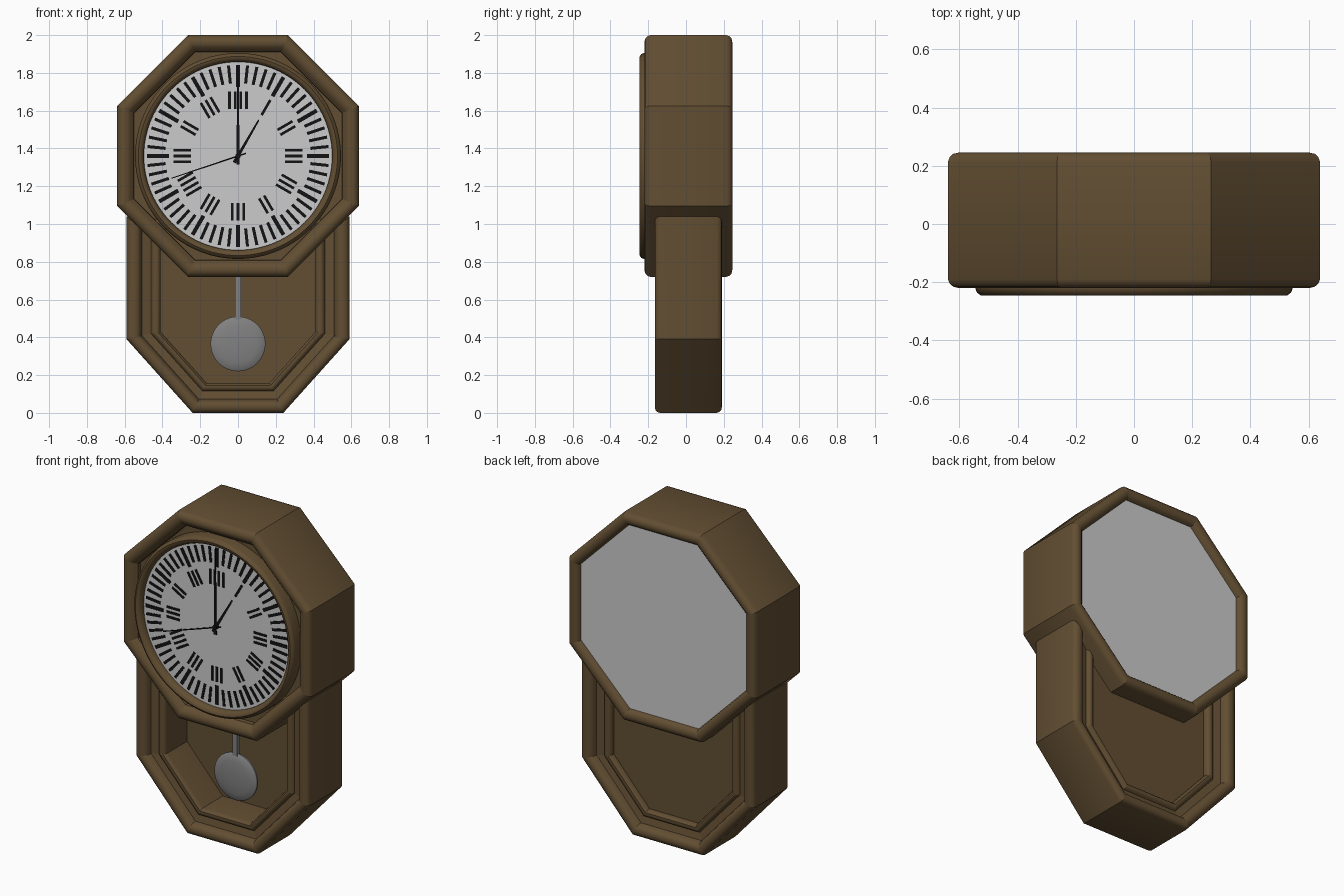
import bpy, bmesh, math
from mathutils import Matrix, Vector

if "Cube" in bpy.data.objects:
    bpy.data.objects.remove(bpy.data.objects["Cube"])


def material(name, rgb):
    m = bpy.data.materials.new(name)
    m.diffuse_color = (*rgb, 1)
    m.use_nodes = True
    m.node_tree.nodes["Principled BSDF"].inputs["Base Color"].default_value = m.diffuse_color
    return m


WOOD = material("wood", (0.122, 0.076, 0.032))
BLACK = material("black", (0.006, 0.006, 0.006))
STEEL = material("steel", (0.22, 0.22, 0.22))
DIAL_Z = 1.36


def finish(bm, name, mat=None, angle=40):
    bmesh.ops.recalc_face_normals(bm, faces=bm.faces)
    me = bpy.data.meshes.new(name)
    bm.to_mesh(me)
    bm.free()
    ob = bpy.data.objects.new(name, me)
    bpy.context.collection.objects.link(ob)
    if mat:
        me.materials.append(mat)
    bpy.ops.object.select_all(action='DESELECT')
    ob.select_set(True)
    bpy.context.view_layer.objects.active = ob
    bpy.ops.object.shade_smooth_by_angle(angle=math.radians(angle))
    return ob


def sweep(name, outline, centre_z, profile, mat=None, loop=False):
    """Scale an x/z outline through (scale, y) steps; cap the ends or close the loop."""
    bm = bmesh.new()
    rings = [[bm.verts.new((x * s, y, centre_z + z * s)) for x, z in outline]
             for s, y in profile]
    n = len(outline)
    pairs = list(zip(rings, rings[1:]))
    if loop:
        pairs.append((rings[-1], rings[0]))
    else:
        bm.faces.new(rings[0])
        bm.faces.new(rings[-1])
    for a, b in pairs:
        for i in range(n):
            j = (i + 1) % n
            bm.faces.new((a[i], a[j], b[j], b[i]))
        if n <= 8:  # mitred corners stay crisp
            for p, q in zip(a, b):
                bm.edges.get((p, q)).smooth = False
    return finish(bm, name, mat)


def ngon(n, phase=0.0, r=1.0):
    return [(r * math.cos(phase + i * math.tau / n), r * math.sin(phase + i * math.tau / n))
            for i in range(n)]


def inset(points, width):
    return [(1 - t / width, y) for t, y in points]


# octagonal head with moulded front and back rims
front = [(0.09, -0.16), (0.088, -0.185), (0.078, -0.195), (0.066, -0.209), (0.052, -0.217),
         (0.036, -0.22), (0.02, -0.216), (0.007, -0.206), (0, -0.19)]
back = [(0, 0.212), (0.006, 0.229), (0.018, 0.241), (0.036, 0.245), (0.055, 0.24),
        (0.068, 0.229), (0.076, 0.2)]
sweep("head_case", ngon(8, math.pi / 8, 0.64 / math.cos(math.pi / 8)), DIAL_Z,
      inset(front + back, 0.64), WOOD)

# grey back panel of the head
sweep("head_back_panel", ngon(8, math.pi / 8, 0.568 / math.cos(math.pi / 8)), DIAL_Z,
      [(1, 0.19), (1, 0.21)])

# lower pendulum case: two rounded mouldings, open front cavity, thin back board
half = [(0.59, 0.52), (0.59, -0.13), (0.24, -0.52)]
outline = half + [(-x, z) for x, z in reversed(half)]
step = [(0.18, -0.1), (0.176, -0.115), (0.166, -0.125), (0.15, -0.127), (0.138, -0.122),
        (0.13, -0.108), (0.082, -0.118), (0.076, -0.138), (0.067, -0.153), (0.054, -0.162),
        (0.036, -0.165), (0.018, -0.162), (0.006, -0.153), (0, -0.138)]
rear = [(t, 0.025 - y) for t, y in reversed(step)]
sweep("pendulum_case", outline, 0.52,
      inset([(0.18, 0.09)] + step + rear + [(0.18, 0.115)], 0.59), WOOD)

# round bezel and dial
circle = ngon(96)
sweep("bezel", circle, DIAL_Z,
      [(0.545, -0.15), (0.545, -0.222), (0.54, -0.236), (0.527, -0.245), (0.515, -0.243),
       (0.504, -0.233), (0.498, -0.218), (0.498, -0.15)], WOOD, loop=True)
sweep("dial", circle, DIAL_Z, [(0.503, -0.155), (0.503, -0.205)])


def bar(bm, r0, r1, w0, w1, angle, y, side=0.0, depth=0.004):
    """Tapered radial bar, angle measured clockwise from twelve."""
    rot = Matrix.Rotation(math.radians(angle), 4, 'Y')
    quad = [(side - w0 / 2, r0), (side + w0 / 2, r0), (side + w1 / 2, r1), (side - w1 / 2, r1)]
    a, b = ([bm.verts.new(rot @ Vector((x, yy, z)) + Vector((0, 0, DIAL_Z))) for x, z in quad]
            for yy in (y, y - depth))
    bm.faces.new(a)
    bm.faces.new(b)
    for i in range(4):
        j = (i + 1) % 4
        bm.faces.new((a[i], a[j], b[j], b[i]))


# minute track
bm = bmesh.new()
for i in range(60):
    hour = i % 5 == 0
    w = 0.021 if hour else 0.016
    bar(bm, 0.365 if hour else 0.385, 0.482, w, w, i * 6, -0.2045)
finish(bm, "minute_marks", BLACK)

# hour markers: plain groups of bars
bm = bmesh.new()
for h, count in enumerate([4, 1, 2, 3, 3, 2, 3, 3, 4, 3, 2, 3]):
    for k in range(count):
        bar(bm, 0.25, 0.342, 0.014, 0.014, h * 30, -0.2045, (k - (count - 1) / 2) * 0.03)
finish(bm, "hour_marks", BLACK)

# hands and hub
for name, r0, r1, w0, w1, ang, y in (
        ("hour_hand", -0.04, 0.22, 0.018, 0.008, 30, -0.213),
        ("minute_hand", -0.045, 0.48, 0.018, 0.006, 0, -0.219),
        ("second_hand", -0.045, 0.37, 0.008, 0.005, 251.5, -0.225)):
    bm = bmesh.new()
    bar(bm, r0, r1, w0, w1, ang, y)
    finish(bm, name, BLACK)
sweep("hand_hub", ngon(20), DIAL_Z, [(0.014, -0.2), (0.014, -0.231)], BLACK)

# pendulum rod and domed bob
sweep("pendulum_rod", ngon(4, math.pi / 4, 0.022), 0.365, [(1, -0.005), (1, -0.03)], STEEL)
for v in bpy.data.objects["pendulum_rod"].data.vertices:
    if v.co.z > 0.365:
        v.co.z += 0.57
sweep("pendulum_bob", ngon(64), 0.365,
      [(0.04, 0.008), (0.1, 0.003), (0.135, -0.005), (0.145, -0.012), (0.145, -0.022),
       (0.135, -0.029), (0.1, -0.037), (0.04, -0.042)], STEEL)
